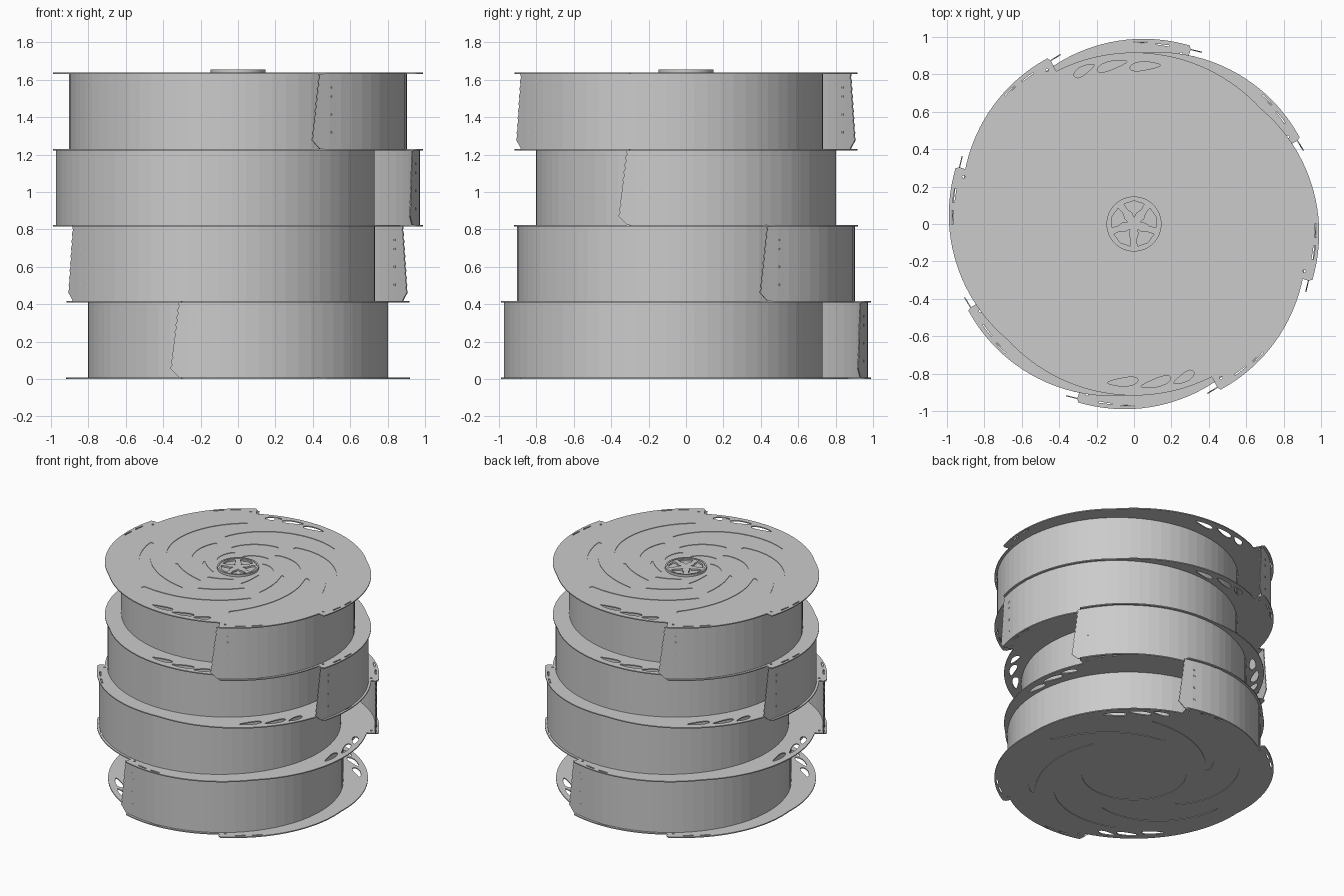
import bpy, bmesh, math
from math import sin, cos, radians as rad, sqrt
from mathutils import Matrix, Vector

if "Cube" in bpy.data.objects:
    bpy.data.objects.remove(bpy.data.objects["Cube"])

PITCH, THICK = 0.4075, 0.008          # storey height, plate thickness
OFF = (0.05, 0.12)                    # scoop centre offset
TIP = 72                              # tab end angle of an unrotated scoop


def pol(a, r):
    return (r * cos(rad(a)), r * sin(rad(a)))


def flat_shape(name, loops, z0, z1):
    """Extruded flat shape: first loop is the outline, the rest are holes."""
    cu = bpy.data.curves.new(name, 'CURVE')
    cu.dimensions, cu.fill_mode = '2D', 'BOTH'
    cu.extrude = (z1 - z0) / 2
    for pts in loops:
        s = cu.splines.new('POLY')
        s.points.add(len(pts) - 1)
        for p, (x, y) in zip(s.points, pts):
            p.co = (x, y, 0, 1)
        s.use_cyclic_u = True
    tmp = bpy.data.objects.new(name + "_curve", cu)
    bpy.context.collection.objects.link(tmp)
    bpy.context.view_layer.update()
    me = bpy.data.meshes.new_from_object(
        tmp.evaluated_get(bpy.context.evaluated_depsgraph_get()))
    bpy.data.objects.remove(tmp)
    ob = bpy.data.objects.new(name, me)
    ob.location.z = (z0 + z1) / 2
    bpy.context.collection.objects.link(ob)
    return ob


def circle(r, n=64, c=(0, 0)):
    return [(c[0] + r * cos(2 * math.pi * i / n), c[1] + r * sin(2 * math.pi * i / n))
            for i in range(n)]


def outline(rots):
    """Round plate with a stepped scoop-shaped tab at every blade tip."""
    tips = [(TIP + r + h) % 360 for r in rots for h in (0, 180)]

    def radius(a):
        best = 0.917
        for t in tips:
            if (a - t) % 360 < 110:
                d = rad(a - t + TIP) - math.atan2(OFF[1], OFF[0])
                m = math.hypot(*OFF)
                best = max(best, m * cos(d) + sqrt(0.87 ** 2 - (m * sin(d)) ** 2))
        return best
    angs = sorted([i * 2.5 + 0.1 for i in range(144)]
                  + [t + e for t in tips for e in (-0.02, 1.2)])
    pts = [pol(a, radius(a)) for a in angs]
    for t in tips:                    # chamfered tab corner
        i = min(range(len(angs)), key=lambda k: abs(angs[k] - t + 0.02))
        pts.insert(i + 1, pol(t, radius(t + 1) - 0.02))
        angs.insert(i + 1, t)
    return pts


def slot(a, r, length, w=0.01):
    h = math.degrees(length / r) / 2
    return [pol(a - h, r - w / 2), pol(a, r - w / 2), pol(a + h, r - w / 2),
            pol(a + h, r + w / 2), pol(a, r + w / 2), pol(a - h, r + w / 2)]


def window(a, half, r, hr):
    """Skewed teardrop opening near the rim."""
    out = []
    for i in range(16):
        t = 2 * math.pi * i / 16
        out.append(pol(a + half * cos(t), r + hr * sin(t) * (1 + 0.4 * cos(t)) - 0.012 * cos(t)))
    return out


def swirl(a0, span, r0, r1, w):
    """Tapered spiral opening."""
    n = 16
    f = [i / n for i in range(n + 1)]
    side = lambda s, q: pol(a0 + span * q, r0 + (r1 - r0) * q
                            + s * w * sin(math.pi * (0.04 + 0.92 * q)) ** 0.6)
    return [side(-1, q) for q in f] + [side(1, q) for q in reversed(f)]


def rim_holes(rots):
    tips = [TIP + r for r in rots]
    first = tips[0] if (tips[1] - tips[0]) % 180 == 45 else tips[1]
    holes = []
    for h in (0, 180):
        for d, half in ((9, 4), (19, 5.5), (31, 5.5)):
            holes.append(window(first + h - d, half, 0.872 - d * 0.0008, 0.022))
        for t in tips:
            holes += [slot(t + h + 9, 0.972, 0.075), slot(t + h + 16, 0.972, 0.075),
                      circle(0.008, 10, pol(t + h + 2.5, 0.945))]
    return holes


def swirl_holes():
    holes = []
    for k in range(6):
        holes.append(swirl(k * 60, 75, 0.74, 0.52, 0.045))
        holes.append(swirl(k * 60 + 25, 48, 0.44, 0.34, 0.025))
        holes.append(swirl(k * 60 + 10, 45, 0.26, 0.19, 0.018))
    return holes


# plates: each one carries the tabs of two neighbouring scoop directions
plate_rots = [(0, 45), (135, 0), (90, 135), (45, 90), (45, 90)]
for k, rots in enumerate(plate_rots):
    z = k * PITCH
    rim, holes = outline(rots), rim_holes(rots)
    if k == 4:
        flat_shape("top_plate", [rim] + holes, z, z + 0.004)
        flat_shape("top_plate_skin", [rim] + holes + swirl_holes(), z + 0.004, z + THICK)
    elif k == 0:
        flat_shape("bottom_plate", [rim] + holes, 0.004, THICK)
        rings = [swirl(j * 60, 75, 0.76, 0.52, 0.045) for j in range(6)]
        flat_shape("bottom_plate_skin", [rim] + holes + rings + [circle(0.37)], 0, 0.004)
    else:
        flat_shape(f"middle_plate_{k}", [rim] + holes, z, z + THICK)


# scoop blades: arc, inward spiral, and a flat serrated lip at the tip
def blade(name, rot, z0, z1):
    c = Vector((-OFF[0], -OFF[1], 0))
    bm = bmesh.new()
    cols = []
    for i in range(73):
        a = -104 + i * 5
        if a > 270:
            break
        r = 0.85 if a <= 90 else 0.85 - 0.55 * (a - 90) / 180
        p = c + Vector((*pol(a, r), 0))
        cols.append([bm.verts.new((p.x, p.y, z)) for z in (z0, z1)])
    for u, v in zip(cols, cols[1:]):
        bm.faces.new((u[0], v[0], v[1], u[1]))
    start = cols[0][0].co
    d = Vector((sin(rad(-104)), -cos(rad(-104)), 0))
    h = z1 - z0
    edge = [bm.verts.new(start + d * 0.06)]
    for i in range(19):
        f = 0.12 + 0.88 * i / 18
        reach = 0.11 - 0.05 * (f - 0.12) - (0.008 if i % 2 else 0)
        edge.append(bm.verts.new(start + d * reach + Vector((0, 0, h * f))))
    bm.faces.new([cols[0][0], cols[0][1]] + edge[::-1])
    me = bpy.data.meshes.new(name)
    # rivets along the lip
    for f in (0.22, 0.46, 0.7, 0.82):
        m = Matrix.Translation(start + Vector((0.015, -0.002, h * f)))
        bmesh.ops.create_cube(bm, size=0.009, matrix=m)
    bm.transform(Matrix.Rotation(rad(rot), 4, 'Z'))
    bmesh.ops.recalc_face_normals(bm, faces=bm.faces)
    bm.to_mesh(me)
    bm.free()
    ob = bpy.data.objects.new(name, me)
    bpy.context.collection.objects.link(ob)
    sol = ob.modifiers.new("sheet", 'SOLIDIFY')
    sol.thickness, sol.offset = 0.006, 0


for k, rot in enumerate((0, 135, 90, 45)):
    for j in (0, 1):
        blade(f"blade_{k}_{j}", rot + 180 * j, k * PITCH + THICK, (k + 1) * PITCH)

# hub: rim ring and spoked insert on top, shaft inside
top = 4 * PITCH + THICK
flat_shape("hub_ring", [circle(0.147), circle(0.134)], top, 1.655)
lobes = []
for k in range(5):
    a = k * 72 + 18
    lobes.append([pol(a - 27, 0.12), pol(a, 0.124), pol(a + 27, 0.12), pol(a + 24, 0.085),
                  pol(a + 8, 0.06), pol(a, 0.035), pol(a - 12, 0.06), pol(a - 26, 0.085)])
flat_shape("hub_spokes", [circle(0.135)] + lobes, top, 1.65)
flat_shape("shaft", [circle(0.05, 24)], THICK, 4 * PITCH)
